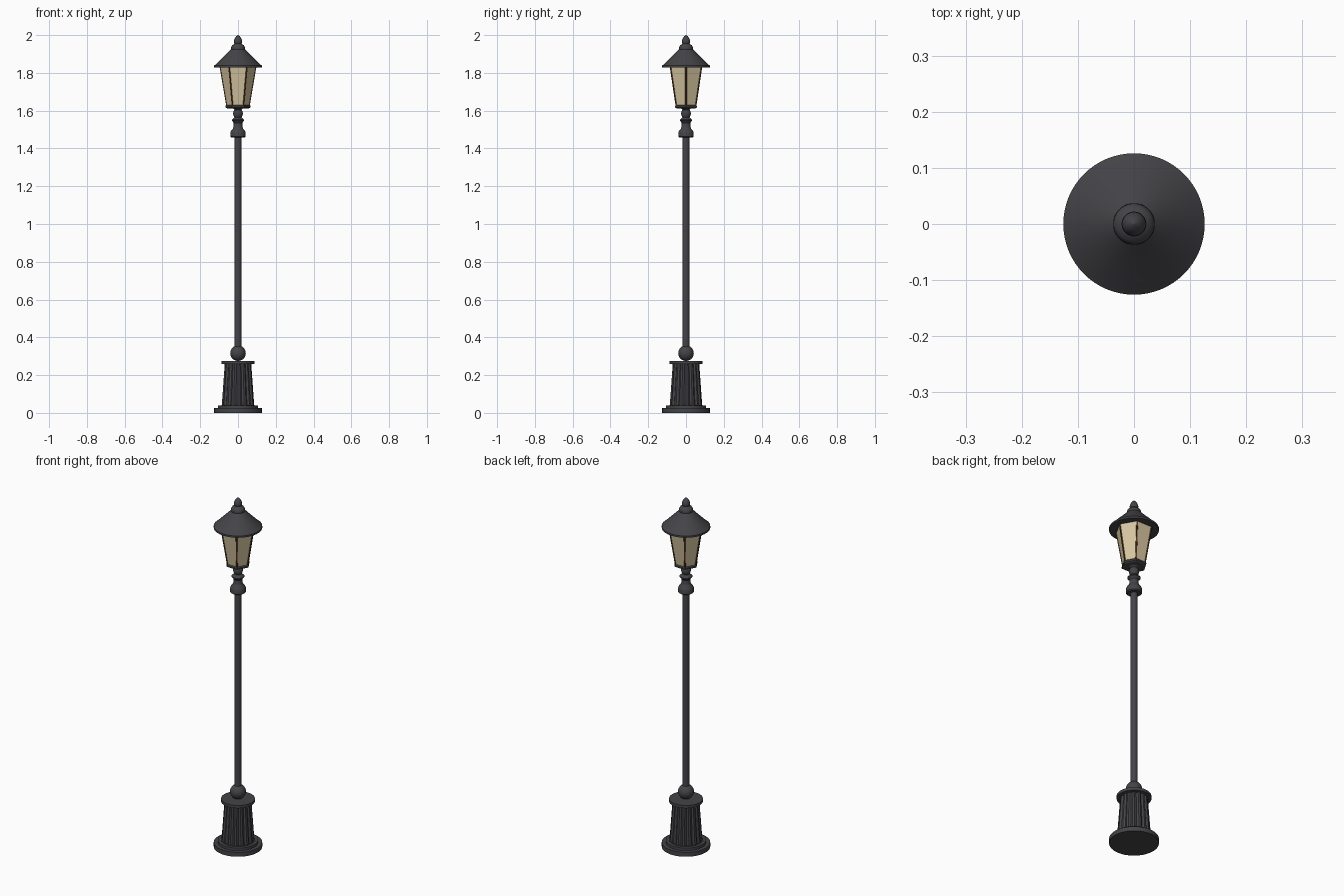
import bpy, bmesh, math
from mathutils import Vector

if "Cube" in bpy.data.objects:
    bpy.data.objects.remove(bpy.data.objects["Cube"])


def material(name, rgb):
    m = bpy.data.materials.new(name)
    m.diffuse_color = (*rgb, 1)
    m.use_nodes = True
    m.node_tree.nodes["Principled BSDF"].inputs["Base Color"].default_value = m.diffuse_color
    return m


iron = material("dark_iron", (0.058, 0.058, 0.065))
glass = material("warm_glass", (0.68, 0.57, 0.36))
brown = material("brown_frame", (0.10, 0.035, 0.015))


def finish(name, bm, mat, smooth=True):
    bmesh.ops.recalc_face_normals(bm, faces=bm.faces)
    me = bpy.data.meshes.new(name)
    bm.to_mesh(me)
    bm.free()
    me.materials.append(mat)
    ob = bpy.data.objects.new(name, me)
    bpy.context.collection.objects.link(ob)
    if smooth:
        bpy.ops.object.select_all(action='DESELECT')
        ob.select_set(True)
        bpy.context.view_layer.objects.active = ob
        bpy.ops.object.shade_smooth_by_angle(angle=math.radians(32))
    return ob


def lathe(name, profile, mat, sides=48, smooth=True, flute=None):
    """Closed solid of revolution from (radius, z) points; flute scales radius by angle step."""
    bm = bmesh.new()
    rings = []
    for r, z in profile:
        ring = []
        for i in range(sides):
            a = math.tau * i / sides
            k = flute(i) if flute else 1
            ring.append(bm.verts.new((r * k * math.cos(a), r * k * math.sin(a), z)))
        rings.append(ring)
    for lo, hi in zip(rings, rings[1:]):
        for i in range(sides):
            j = (i + 1) % sides
            bm.faces.new((lo[i], lo[j], hi[j], hi[i]))
    bm.faces.new(rings[0][::-1])
    bm.faces.new(rings[-1])
    return finish(name, bm, mat, smooth)


# Stepped foot
lathe("foot", [(0.126, 0), (0.126, 0.025), (0.105, 0.025), (0.105, 0.04),
               (0.088, 0.04), (0.088, 0.043)], iron, 64)
# Fluted pedestal: 16 ribs with grooves between
lathe("fluted_pedestal", [(0.086, 0.038), (0.07, 0.262)], iron, 96,
      flute=lambda i: (1, 1, 1, 0.95, 0.91, 0.95)[i % 6])
lathe("pedestal_cap", [(0.088, 0.26), (0.088, 0.276)], iron, 64)
# Ball and pole
lathe("ball", [(0.041 * math.sin(math.pi * t / 16) + 0.0002,
                0.316 - 0.041 * math.cos(math.pi * t / 16)) for t in range(17)], iron)
lathe("pole", [(0.018, 0.3), (0.018, 1.48)], iron, 32)
# Turned collar under the lantern
lathe("collar", [(0.034, 1.457), (0.041, 1.462), (0.041, 1.482), (0.037, 1.494),
                 (0.027, 1.505), (0.024, 1.515), (0.023, 1.535), (0.027, 1.541),
                 (0.033, 1.547), (0.033, 1.552), (0.024, 1.559), (0.019, 1.565),
                 (0.023, 1.572), (0.026, 1.584), (0.024, 1.596), (0.019, 1.604),
                 (0.024, 1.610), (0.04, 1.616)], iron)

# Six-sided lantern
Z0, Z1, R0, R1 = 1.628, 1.832, 0.061, 0.096
lathe("lantern_tray", [(0.057, 1.612), (0.066, 1.617), (0.066, 1.625), (0.060, 1.632)],
      iron, 6, False)
lathe("lantern_glass", [(R0, Z0), (R1, Z1)], glass, 6, False)

# Thin bars along the glass corners
bm = bmesh.new()
for k in range(6):
    a = k * math.pi / 3
    out = Vector((math.cos(a), math.sin(a), 0))
    side = Vector((-math.sin(a), math.cos(a), 0))
    rings = []
    for r, z in ((R0, Z0), (R1, Z1)):
        c = out * r + Vector((0, 0, z))
        rings.append([bm.verts.new(c + out * u + side * v)
                      for u, v in ((-0.005, -0.005), (0.0015, -0.003),
                                   (0.0015, 0.003), (-0.005, 0.005))])
    lo, hi = rings
    for i in range(4):
        j = (i + 1) % 4
        bm.faces.new((lo[i], lo[j], hi[j], hi[i]))
    bm.faces.new(lo)
    bm.faces.new(hi)
finish("lantern_bars", bm, brown, False)

# Conical roof and finial
lathe("roof", [(0.126, 1.828), (0.126, 1.838), (0.110, 1.852), (0.037, 1.925),
               (0.037, 1.932)], iron, 64)
lathe("finial", [(0.037, 1.930), (0.036, 1.937), (0.031, 1.946), (0.021, 1.952),
                 (0.019, 1.956), (0.022, 1.963), (0.021, 1.973), (0.016, 1.985),
                 (0.009, 1.995), (0.001, 2.0)], iron)
